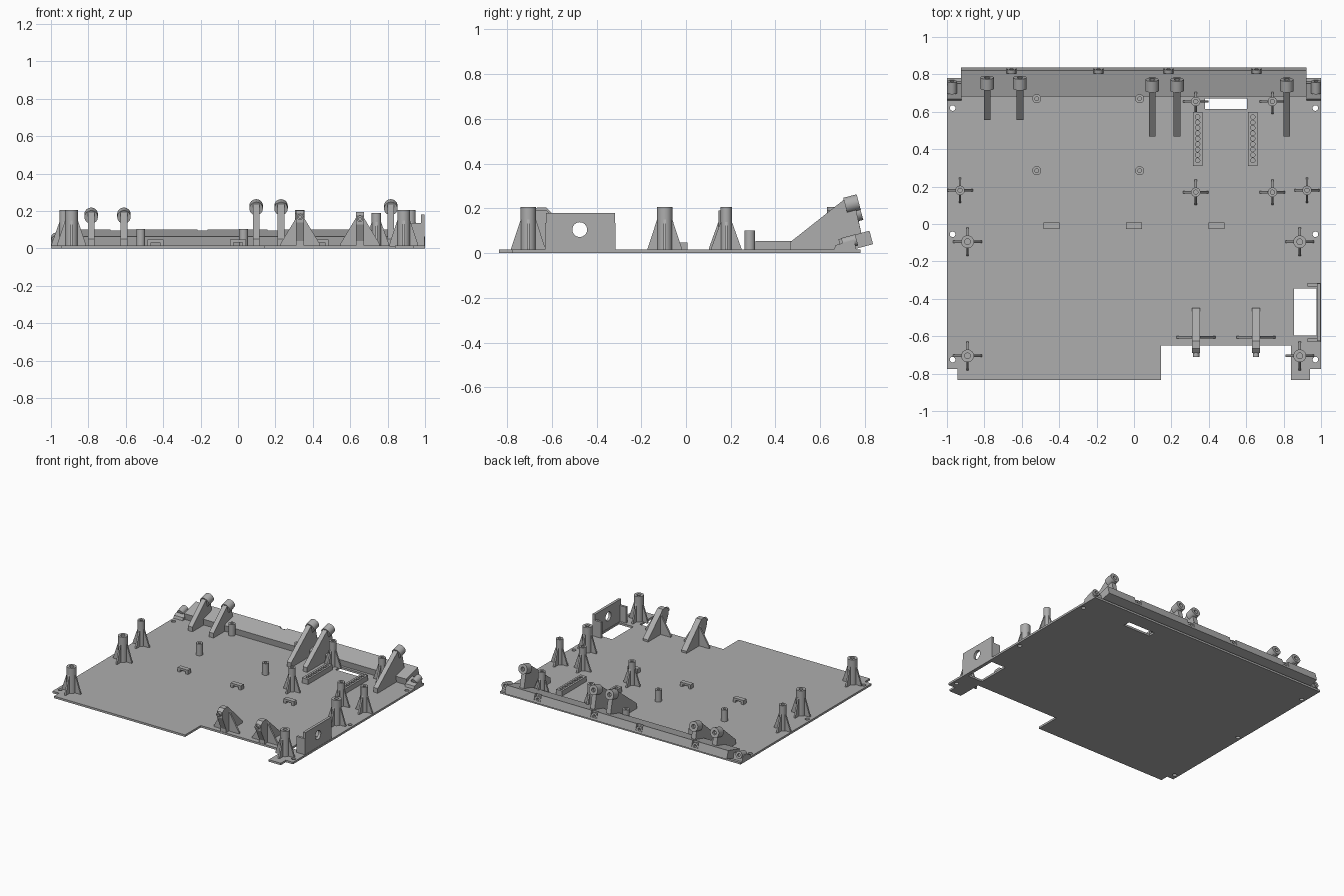
import bpy, bmesh, math
from mathutils import Matrix, Vector

cube = bpy.data.objects.get("Cube")
if cube:
    bpy.data.objects.remove(cube, do_unlink=True)

GREY = (0.42, 0.42, 0.42, 1)
mat = bpy.data.materials.new("plain grey")
mat.use_nodes = True
mat.diffuse_color = GREY
mat.node_tree.nodes["Principled BSDF"].inputs["Base Color"].default_value = GREY

TOP = 0.015                      # upper face of the base plate
TILT = math.radians(15)          # lean of the rear rail
BACK = Vector((0, math.cos(TILT), math.sin(TILT)))


def finish(name, bm):
    bmesh.ops.recalc_face_normals(bm, faces=bm.faces)
    mesh = bpy.data.meshes.new(name)
    bm.to_mesh(mesh)
    bm.free()
    mesh.materials.append(mat)
    ob = bpy.data.objects.new(name, mesh)
    bpy.context.collection.objects.link(ob)
    return ob


def prism(name, points, start, end, axis):
    """Extrude a flat outline along one axis."""
    def place(p, d):
        return {"x": (d, *p), "y": (p[0], d, p[1]), "z": (*p, d)}[axis]
    bm = bmesh.new()
    face = bm.faces.new([bm.verts.new(place(p, start)) for p in points])
    out = bmesh.ops.extrude_face_region(bm, geom=[face])["geom"]
    shift = Vector(place((0, 0), end - start))
    bmesh.ops.translate(bm, vec=shift, verts=[v for v in out if isinstance(v, bmesh.types.BMVert)])
    return finish(name, bm)


def box(name, x0, x1, y0, y1, z0, z1):
    return prism(name, [(x0, y0), (x1, y0), (x1, y1), (x0, y1)], z0, z1, "z")


def tube(name, base, r, hole, length, axis=Vector((0, 0, 1)), depth=0.9, sides=24):
    """Round post with a blind bore in its far end."""
    turn = axis.to_track_quat("Z", "Y").to_matrix().to_4x4()
    frame = Matrix.Translation(base) @ turn
    bm = bmesh.new()
    rings = []
    for rad, h in ((r, 0), (r, length), (hole, length), (hole, length * (1 - depth))):
        rings.append([bm.verts.new(frame @ Vector((rad * math.cos(a), rad * math.sin(a), h)))
                      for a in (math.tau * i / sides for i in range(sides))])
    for low, high in zip(rings, rings[1:]):
        for i in range(sides):
            j = (i + 1) % sides
            bm.faces.new((low[i], low[j], high[j], high[i]))
    bm.faces.new(rings[0])
    bm.faces.new(rings[-1])
    ob = finish(name, bm)
    smooth(ob)
    return ob


def smooth(ob):
    bpy.ops.object.select_all(action="DESELECT")
    ob.select_set(True)
    bpy.context.view_layer.objects.active = ob
    bpy.ops.object.shade_smooth_by_angle(angle=math.radians(30))


def cut(ob, cutters):
    """Subtract the cutters, then discard them."""
    bpy.context.view_layer.objects.active = ob
    for c in cutters:
        c.hide_render = True
        mod = ob.modifiers.new("cut", "BOOLEAN")
        mod.operation = "DIFFERENCE"
        mod.solver = "EXACT"
        mod.object = c
        bpy.ops.object.modifier_apply(modifier=mod.name)
        bpy.data.objects.remove(c, do_unlink=True)


def disc(loc, r, length, axis):
    return tube("cutter", Vector(loc), r, r * 0.5, length, axis, depth=0.01)


UP, SIDE = Vector((0, 0, 1)), Vector((1, 0, 0))

# Base plate with stepped front edge, slot, window and screw holes
plate = prism("base_plate", [
    (-1, -0.775), (-0.945, -0.775), (-0.945, -0.835), (0.145, -0.835),
    (0.145, -0.65), (0.84, -0.65), (0.84, -0.835), (0.94, -0.835),
    (0.94, -0.775), (1, -0.775), (1, 0.78), (-1, 0.78)], 0, TOP, "z")
holes = [box("cutter", 0.38, 0.605, 0.615, 0.67, -0.1, 0.1),
         box("cutter", 0.855, 0.975, -0.595, -0.345, -0.1, 0.1)]
for x in (-0.97, 0.97):
    for y in (-0.725, -0.055, 0.62):
        holes.append(disc((x, y, -0.1), 0.015, 0.2, UP))
cut(plate, holes)

# Rear rail, leaning back, with notches for the screw sockets
rail = prism("rear_rail", [(0.69, 0.01), (0.682, 0.062), (0.82, 0.1), (0.836, 0.04), (0.74, 0.014)],
             -0.925, 0.922, "x")
sockets = (-0.655, -0.19, 0.185, 0.655)
cut(rail, [box("cutter", x - 0.026, x + 0.026, 0.805, 0.9, 0.055, 0.2) for x in sockets])
for x in sockets:
    tube("rail_socket", Vector((x, 0.78, 0.052)), 0.024, 0.011, 0.05, BACK)
for s in (-1, 1):
    prism("rail_end", [(0.66, 0.01), (0.668, 0.035), (0.75, 0.06), (0.762, 0.014)],
          s * 0.923, s, "x")
    tube("end_socket", Vector((s * 0.973, 0.70, 0.042)), 0.026, 0.011, 0.065, BACK)

# Rear triangular arms, each with a round hub facing back
for x, tail, peak in ((-0.785, 0.555, 0.205), (-0.61, 0.555, 0.205),
                      (0.097, 0.467, 0.25), (0.23, 0.467, 0.25), (0.817, 0.467, 0.25)):
    drop = 0.25 - peak
    prism("rear_arm", [(tail, TOP), (tail, 0.05), (0.705 + drop * 0.25, peak - 0.012),
                       (0.755 + drop * 0.25, peak - 0.035), (0.79, 0.06), (0.74, TOP)],
          x - 0.018, x + 0.018, "x")
    hub = Vector((x, 0.712 + drop * 0.25, peak - 0.038))
    tube("arm_hub", hub, 0.036, 0.015, 0.062, BACK)


# Posts braced by four tapering fins
def braced_post(x, y, r, top, reach, fin_top):
    tube("braced_post", Vector((x, y, 0.01)), r, r * 0.45, top - 0.01)
    for s in (-1, 1):
        for axis, a, b in (("y", x, y), ("x", y, x)):
            prism("post_fin", [(a + s * r * 0.8, 0.01), (a + s * reach, 0.01), (a + s * reach, 0.02),
                               (a + s * r, fin_top), (a + s * r * 0.8, fin_top)],
                  b - 0.006, b + 0.006, axis)


for x in (-0.89, 0.886):
    for y in (-0.095, -0.705):
        braced_post(x, y, 0.034, 0.205, 0.077, 0.15)
for x, y, top in ((-0.93, 0.18, 0.205), (0.925, 0.18, 0.205), (0.33, 0.17, 0.19),
                  (0.74, 0.17, 0.19), (0.33, 0.655, 0.205), (0.74, 0.655, 0.19)):
    braced_post(x, y, 0.025, top, 0.068, 0.14)

# Short plain standoffs
for x in (-0.52, 0.03):
    for y in (0.285, 0.67):
        tube("standoff", Vector((x, y, 0.01)), 0.024, 0.01, 0.092)

# Strips with a row of holes
for x in (0.34, 0.635):
    strip = box("holed_strip", x - 0.025, x + 0.025, 0.31, 0.6, 0.01, 0.053)
    cut(strip, [disc((x, 0.34 + 0.029 * i, 0.025), 0.012, 0.1, UP) for i in range(9)])

# Small bridge clips
for x in (-0.44, 0, 0.44):
    clip = box("bridge_clip", x - 0.043, x + 0.043, -0.027, 0.007, 0.01, 0.047)
    cut(clip, [box("cutter", x - 0.024, x + 0.024, -0.1, 0.1, TOP, 0.032)])

# Front arms with a cross web and a small nub
for x, top in ((0.332, 0.203), (0.652, 0.193)):
    prism("front_arm", [(-0.45, 0.01), (-0.45, 0.03), (-0.625, top), (-0.665, top), (-0.69, top - 0.02),
                        (-0.69, top - 0.065), (-0.648, 0.04), (-0.648, 0.01)],
          x - 0.022, x + 0.022, "x")
    prism("cross_web", [(x - 0.105, 0.01), (x + 0.105, 0.01), (x + 0.105, 0.024), (x + 0.02, 0.165),
                        (x - 0.02, 0.165), (x - 0.105, 0.024)], -0.612, -0.599, "y")
    tube("arm_nub", Vector((x, -0.68, top - 0.035)), 0.017, 0.008, 0.03, Vector((0, -1, 0)))

# Side wall with round opening and end flanges
wall = box("side_wall", 0.978, 0.998, -0.625, -0.317, 0.01, 0.18)
cut(wall, [disc((0.9, -0.475, 0.105), 0.033, 0.2, SIDE)])
for y in (-0.621, -0.325):
    box("wall_flange", 0.927, 0.998, y - 0.009, y + 0.009, 0.01, 0.135)
